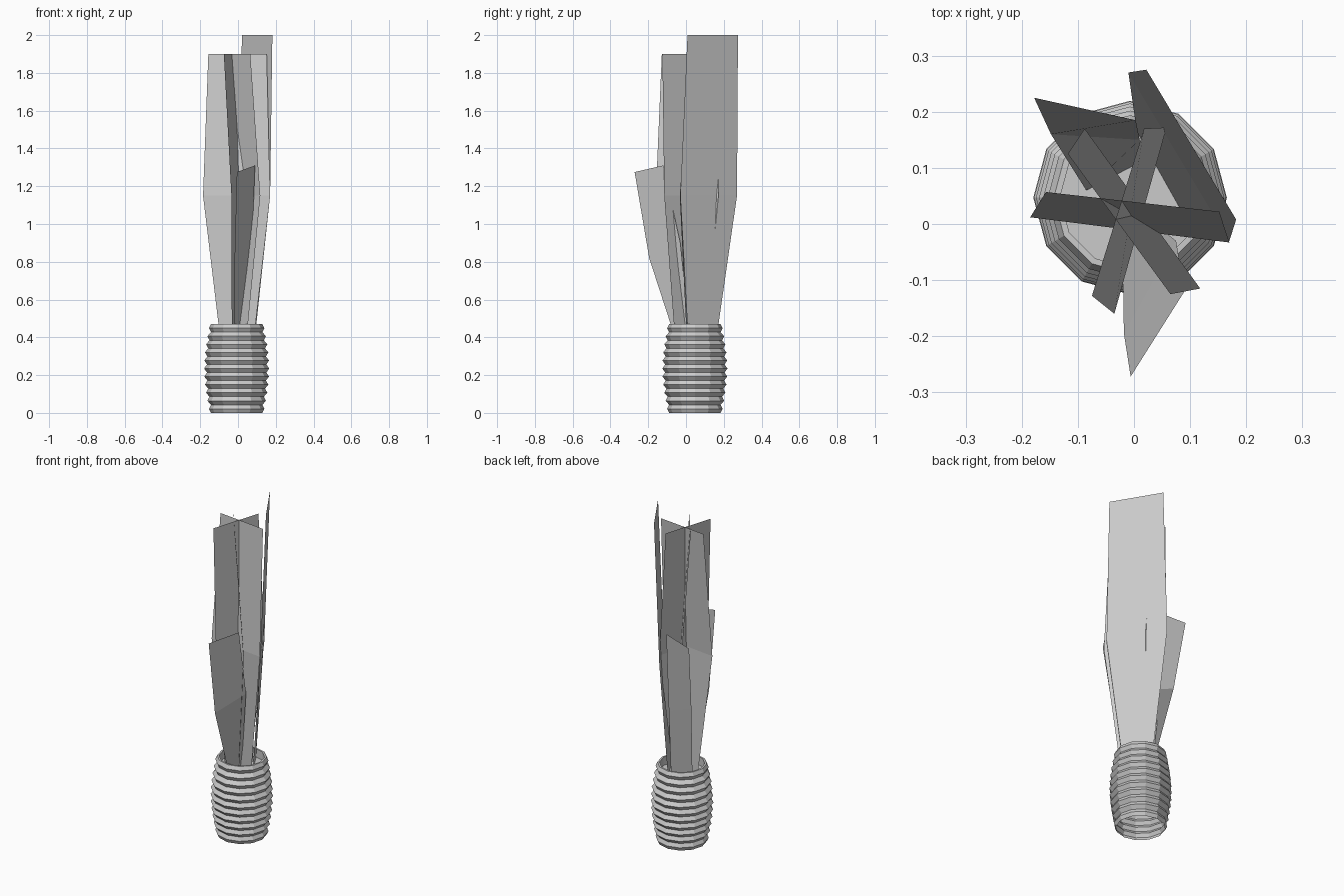
import bpy, bmesh, math

if "Cube" in bpy.data.objects:
    bpy.data.objects.remove(bpy.data.objects["Cube"])

CX, CY, SIDES = -0.007, 0.047, 12


def make_object(name, verts, faces):
    mesh = bpy.data.meshes.new(name)
    mesh.from_pydata(verts, [], faces)
    mesh.update()
    obj = bpy.data.objects.new(name, mesh)
    bpy.context.collection.objects.link(obj)
    return obj


def ring(r, z):
    return [(CX + r * math.cos(2 * math.pi * k / SIDES),
             CY + r * math.sin(2 * math.pi * k / SIDES), z) for k in range(SIDES)]


def lathe(name, profile):
    verts = [v for r, z in profile for v in ring(r, z)]
    faces = []
    for i in range(len(profile) - 1):
        for k in range(SIDES):
            n = (k + 1) % SIDES
            faces.append((i * SIDES + k, i * SIDES + n,
                          (i + 1) * SIDES + n, (i + 1) * SIDES + k))
    return make_object(name, verts, faces)


def leaf(name, *pairs):
    # Flat blade made from left/right point pairs, base to tip
    verts = [p for pair in pairs for p in pair]
    faces = [(2 * i, 2 * i + 1, 2 * i + 3, 2 * i + 2) for i in range(len(pairs) - 1)]
    return make_object(name, verts, faces)


# Ribbed pot: bulging zigzag profile, open underneath, small inner lip
RIBS, H = 11, 0.47
profile = []
for i in range(2 * RIBS + 1):
    t = i / (2 * RIBS)
    r = 0.135 + 0.03 * math.sin(math.pi * t) + (0.0075 if i % 2 else -0.0075)
    if i in (0, 2 * RIBS):
        r = 0.136
    profile.append((r, H * t))
profile += [(0.125, H), (0.125, 0.42)]
lathe("ribbed_pot", profile)

# Soil surface inside the pot
make_object("soil", ring(0.125, 0.42), [tuple(range(SIDES))])

# Three crossing tall leaves: ends of the middle line and of the top edge
tall = {
    "tall_leaf_side": ((-0.185, 0.012), (0.17, -0.033), (-0.157, 0.057), (0.152, 0.022)),
    "tall_leaf_diagonal": ((-0.088, 0.17), (0.118, -0.115), (-0.118, 0.125), (0.065, -0.125)),
    "tall_leaf_front": ((-0.035, -0.16), (0.058, 0.172), (-0.075, -0.128), (0.018, 0.17)),
}
for name, (ma, mb, ta, tb) in tall.items():
    cx = (ma[0] + mb[0] + ta[0] + tb[0]) / 4
    cy = (ma[1] + mb[1] + ta[1] + tb[1]) / 4
    dx, dy = (mb[0] - ma[0]) * 0.26, (mb[1] - ma[1]) * 0.26
    leaf(name,
         ((cx - dx, cy - dy, 0.42), (cx + dx, cy + dy, 0.42)),
         ((*ma, 1.15), (*mb, 1.15)),
         ((*ta, 1.9), (*tb, 1.9)))

# Tallest leaf at the back right
leaf("tallest_leaf",
     ((0.005, 0.165, 0.42), (0.092, 0.01, 0.42)),
     ((-0.01, 0.27, 1.15), (0.17, -0.03, 1.15)),
     ((0.022, 0.275, 2.0), (0.182, 0.008, 2.0)))

# Two short leaves leaning outwards
leaf("short_leaf_front",
     ((-0.02, -0.065, 0.42), (0.01, 0.02, 0.42)),
     ((-0.018, -0.195, 0.82), (0.075, -0.03, 0.9)),
     ((-0.006, -0.272, 1.275), (0.09, -0.12, 1.31)))
leaf("short_leaf_back",
     ((-0.085, 0.06, 0.42), (0.02, 0.115, 0.42)),
     ((-0.148, 0.16, 0.88), (0.01, 0.15, 0.82)),
     ((-0.178, 0.225, 1.275), (0.003, 0.185, 1.3)))
